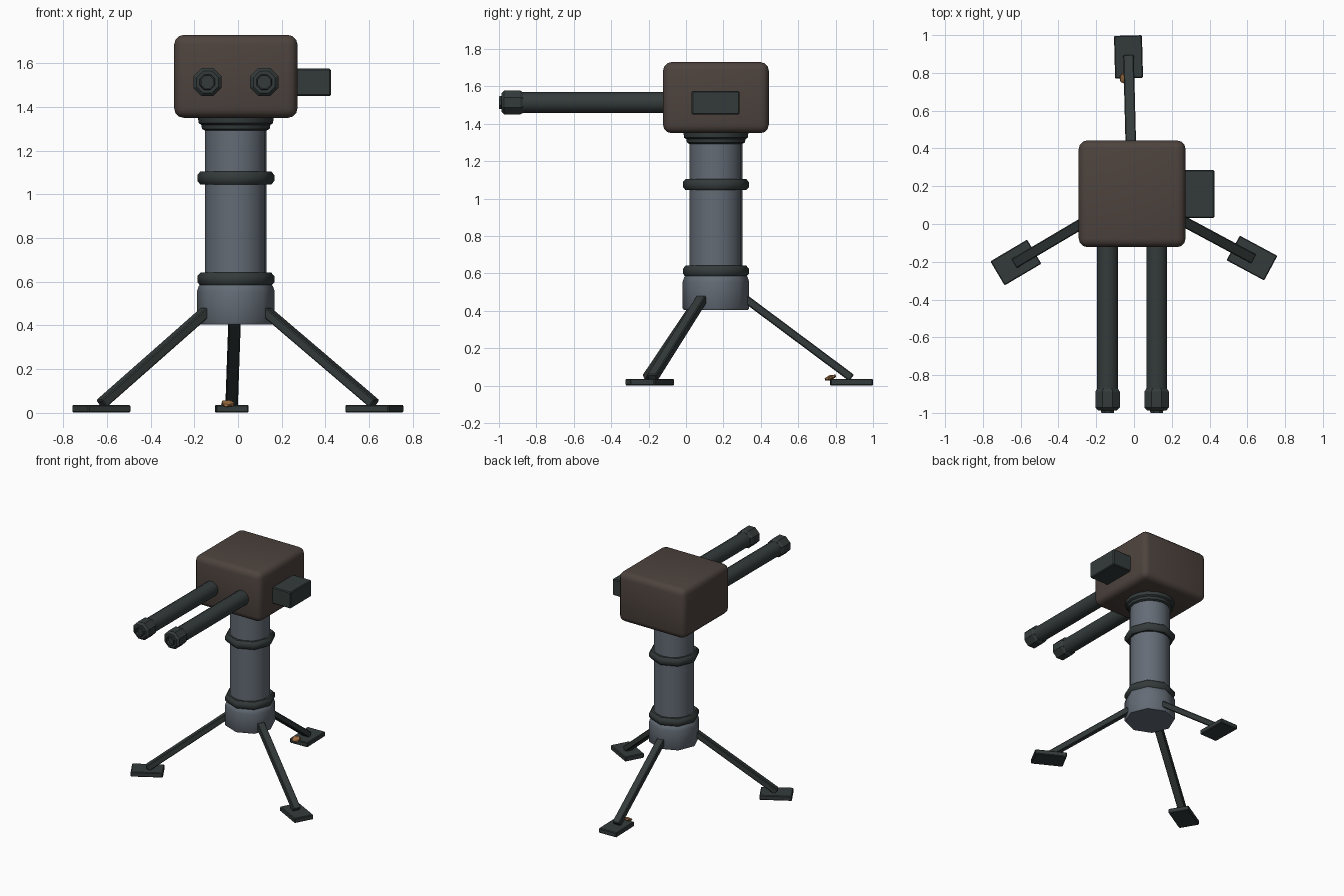
import bpy, bmesh, math
from mathutils import Vector, Matrix

if "Cube" in bpy.data.objects:
    bpy.data.objects.remove(bpy.data.objects["Cube"])

CX, CY = -0.01, 0.16  # axis of the column


def mat(name, rgb):
    m = bpy.data.materials.new(name)
    m.diffuse_color = (*rgb, 1)
    m.use_nodes = True
    m.node_tree.nodes["Principled BSDF"].inputs["Base Color"].default_value = m.diffuse_color
    return m


BROWN = mat("dull brown", (0.075, 0.056, 0.048))
STEEL = mat("blue grey steel", (0.125, 0.148, 0.178))
DARK = mat("dark green grey", (0.034, 0.044, 0.043))
TAN = mat("tan brass", (0.32, 0.15, 0.055))


def finish(name, bm, m, angle=None):
    bmesh.ops.recalc_face_normals(bm, faces=bm.faces)
    me = bpy.data.meshes.new(name)
    bm.to_mesh(me)
    bm.free()
    me.materials.append(m)
    ob = bpy.data.objects.new(name, me)
    bpy.context.collection.objects.link(ob)
    if angle:
        bpy.context.view_layer.objects.active = ob
        ob.select_set(True)
        bpy.ops.object.shade_smooth_by_angle(angle=math.radians(angle))
        ob.select_set(False)
    return ob


def lathe(name, profile, n, m, place, phase=0.0, angle=35):
    """Revolve (radius, height) points around z and cap both ends."""
    bm = bmesh.new()
    rings = []
    for r, z in profile:
        rings.append([bm.verts.new((r * math.cos(phase + math.tau * i / n),
                                    r * math.sin(phase + math.tau * i / n), z)) for i in range(n)])
    for a, b in zip(rings, rings[1:]):
        for i in range(n):
            j = (i + 1) % n
            bm.faces.new((a[i], a[j], b[j], b[i]))
    bm.faces.new(rings[0])
    bm.faces.new(rings[-1])
    bm.transform(place)
    return finish(name, bm, m, angle)


def box(name, size, place, m, bevel=0.0, segs=1, angle=None):
    bm = bmesh.new()
    bmesh.ops.create_cube(bm, size=1)
    bm.transform(Matrix.Diagonal((*size, 1)))
    if bevel:
        bmesh.ops.bevel(bm, geom=bm.edges[:], offset=bevel, segments=segs,
                        profile=0.5, affect='EDGES')
    bm.transform(place)
    return finish(name, bm, m, angle)


axis = Matrix.Translation((CX, CY, 0))

# Column, base hub, rings and collar
lathe("column", [(0.141, 0.56), (0.141, 1.36)], 16, STEEL, axis)
lathe("base_hub", [(0.172, 0.405), (0.178, 0.415), (0.178, 0.555), (0.17, 0.58), (0.15, 0.60)],
      8, STEEL, axis, angle=50)
for name, z in (("lower_ring", 0.612), ("upper_ring", 1.075)):
    lathe(name, [(0.13, z - 0.03), (0.162, z - 0.03), (0.176, z - 0.014), (0.176, z + 0.014),
                 (0.162, z + 0.03), (0.13, z + 0.03)], 8, DARK, axis, angle=50)
lathe("head_collar", [(0.142, 1.293), (0.155, 1.30), (0.158, 1.318), (0.17, 1.326),
                      (0.176, 1.37)], 16, DARK, axis)

# Head and side box
box("head", (0.565, 0.565, 0.38), Matrix.Translation((CX, CY, 1.54)), BROWN, 0.045, 3, 40)
box("side_box", (0.18, 0.255, 0.125), Matrix.Translation((0.335, 0.158, 1.513)), DARK, 0.006)

# Twin barrels with flared octagonal muzzles and recessed bores
for side, x in (("left", -0.14), ("right", 0.12)):
    place = Matrix.Translation((x, 0, 1.514)) @ Matrix.Rotation(math.pi / 2, 4, 'X')
    lathe(side + "_barrel", [(0.057, 0.0), (0.057, 0.9)], 12, DARK, place, math.pi / 12)
    lathe(side + "_muzzle", [(0.05, 0.87), (0.06, 0.872), (0.07, 0.888), (0.07, 0.972),
                             (0.054, 0.987), (0.038, 0.987), (0.036, 1.0), (0.03, 1.0),
                             (0.03, 0.975)], 8, DARK, place, math.pi / 8, 30)

# Tripod legs and foot pads
for name, deg, foot_r in (("right", -28.2, 0.72), ("left", 210.6, 0.715), ("back", 91.5, 0.725)):
    d = Vector((math.cos(math.radians(deg)), math.sin(math.radians(deg)), 0))
    top = Vector((CX, CY, 0.467)) + d * 0.155
    foot = Vector((CX, CY, 0.042)) + d * foot_r
    along = (foot - top).normalized()
    across = Vector((-d.y, d.x, 0))
    rot = Matrix((along, across, along.cross(across))).transposed().to_4x4()
    box(name + "_leg", ((foot - top).length, 0.056, 0.042),
        Matrix.Translation((top + foot) / 2) @ rot, DARK, 0.005)
    box(name + "_foot_pad", (0.226, 0.148, 0.036),
        Matrix.Translation((foot.x, foot.y, 0.022 - 0.003)) @ Matrix.Rotation(math.radians(deg), 4, 'Z'),
        DARK, 0.005)

# Small tan lump resting on the back foot
bm = bmesh.new()
bmesh.ops.create_icosphere(bm, subdivisions=1, radius=1)
bm.transform(Matrix.Translation((-0.047, 0.772, 0.043)) @ Matrix.Rotation(math.radians(20), 4, 'X')
             @ Matrix.Diagonal((0.034, 0.036, 0.014, 1)))
finish("tan_lump", bm, TAN)
